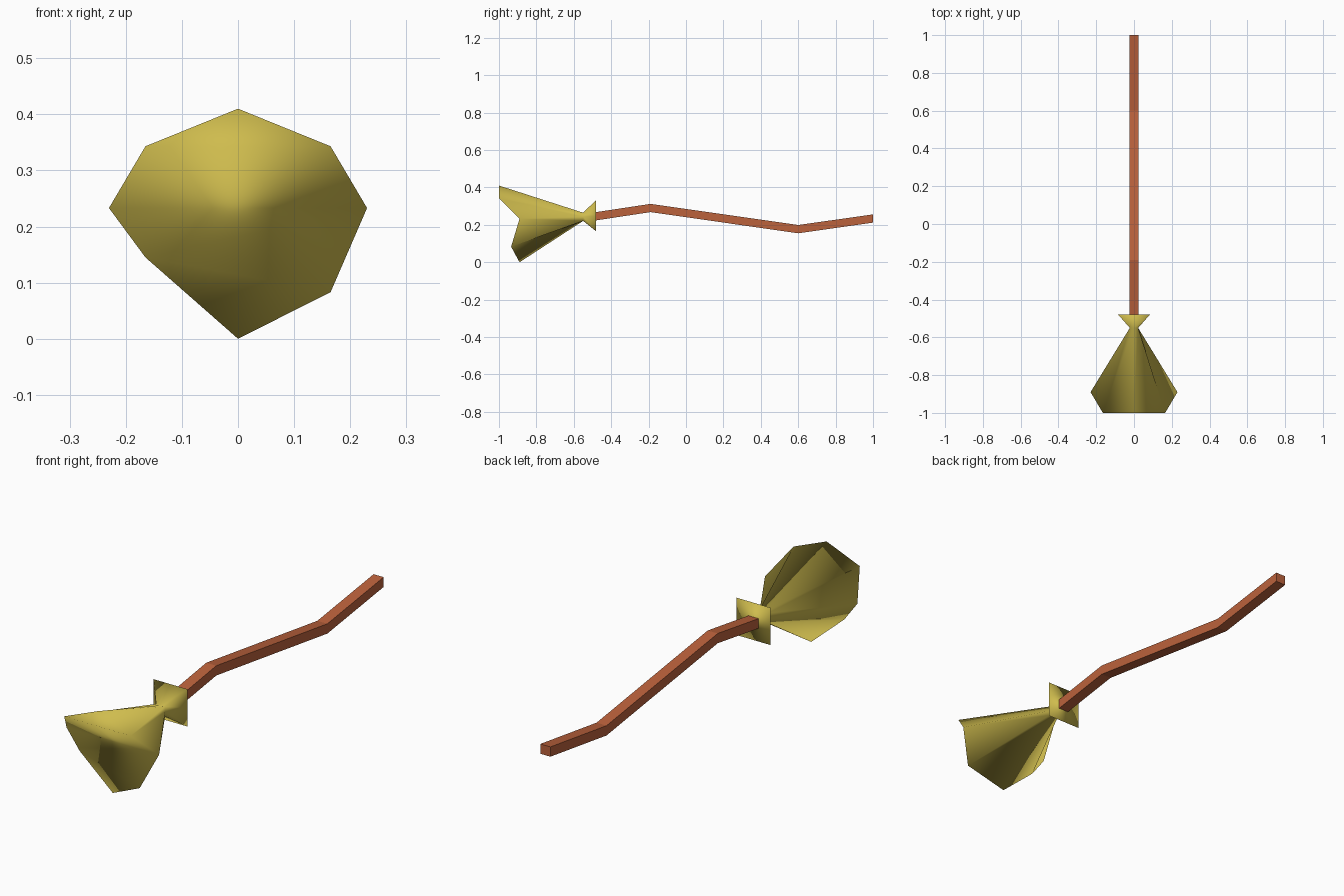
import bpy, bmesh

if "Cube" in bpy.data.objects:
    bpy.data.objects.remove(bpy.data.objects["Cube"])


def material(name, rgb):
    m = bpy.data.materials.new(name)
    m.diffuse_color = (*rgb, 1)
    m.use_nodes = True
    m.node_tree.nodes["Principled BSDF"].inputs["Base Color"].default_value = m.diffuse_color
    return m


straw = material("straw yellow", (0.62, 0.50, 0.075))
wood = material("red brown wood", (0.50, 0.122, 0.045))


def loft(name, rings, mat, caps=True):
    """Skin a list of equal-length vertex rings; returns the object."""
    bm = bmesh.new()
    rows = [[bm.verts.new(p) for p in r] for r in rings]
    n = len(rows[0])
    for a, b in zip(rows, rows[1:]):
        for i in range(n):
            j = (i + 1) % n
            bm.faces.new((a[i], a[j], b[j], b[i]))
    bm.faces.new(rows[-1])
    if caps:
        bm.faces.new(rows[0])
    else:
        # ragged bristle end: upper lip sloping in, lower part below the middle
        r = rows[0]
        bm.faces.new((r[7], r[0], r[1]))
        bm.faces.new((r[7], r[1], r[2], r[6]))
        bm.faces.new((r[6], r[2], r[3], r[4], r[5]))
    bmesh.ops.recalc_face_normals(bm, faces=bm.faces)
    me = bpy.data.meshes.new(name)
    bm.to_mesh(me)
    bm.free()
    me.materials.append(mat)
    ob = bpy.data.objects.new(name, me)
    bpy.context.collection.objects.link(ob)
    return ob


def square(y, z, h):
    """Square ring of eight points, starting at the top middle."""
    d = [(0, 1), (1, 1), (1, 0), (1, -1), (0, -1), (-1, -1), (-1, 0), (-1, 1)]
    return [(h * a, y, z + h * b) for a, b in d]


# bristles: ragged eight-point end, pinched neck, flared square collar
end = [(0, -1, 0.41), (0.165, -1, 0.343), (0.23, -0.89, 0.233),
       (0.165, -0.935, 0.083), (0, -0.89, 0), (-0.165, -0.89, 0.145),
       (-0.23, -0.89, 0.233), (-0.165, -1, 0.343)]
bristles = loft("bristles", [end, square(-0.55, 0.243, 0.022),
                             square(-0.48, 0.249, 0.084)], straw, caps=False)
for p in bristles.data.polygons:
    p.use_smooth = True

# bent square handle
path = [(-0.50, 0.243), (-0.19, 0.29), (0.60, 0.177), (1.0, 0.234)]
loft("handle", [[(x * 0.025, y, z + s * 0.022)
                 for x, s in ((-1, -1), (1, -1), (1, 1), (-1, 1))]
                for y, z in path], wood)
